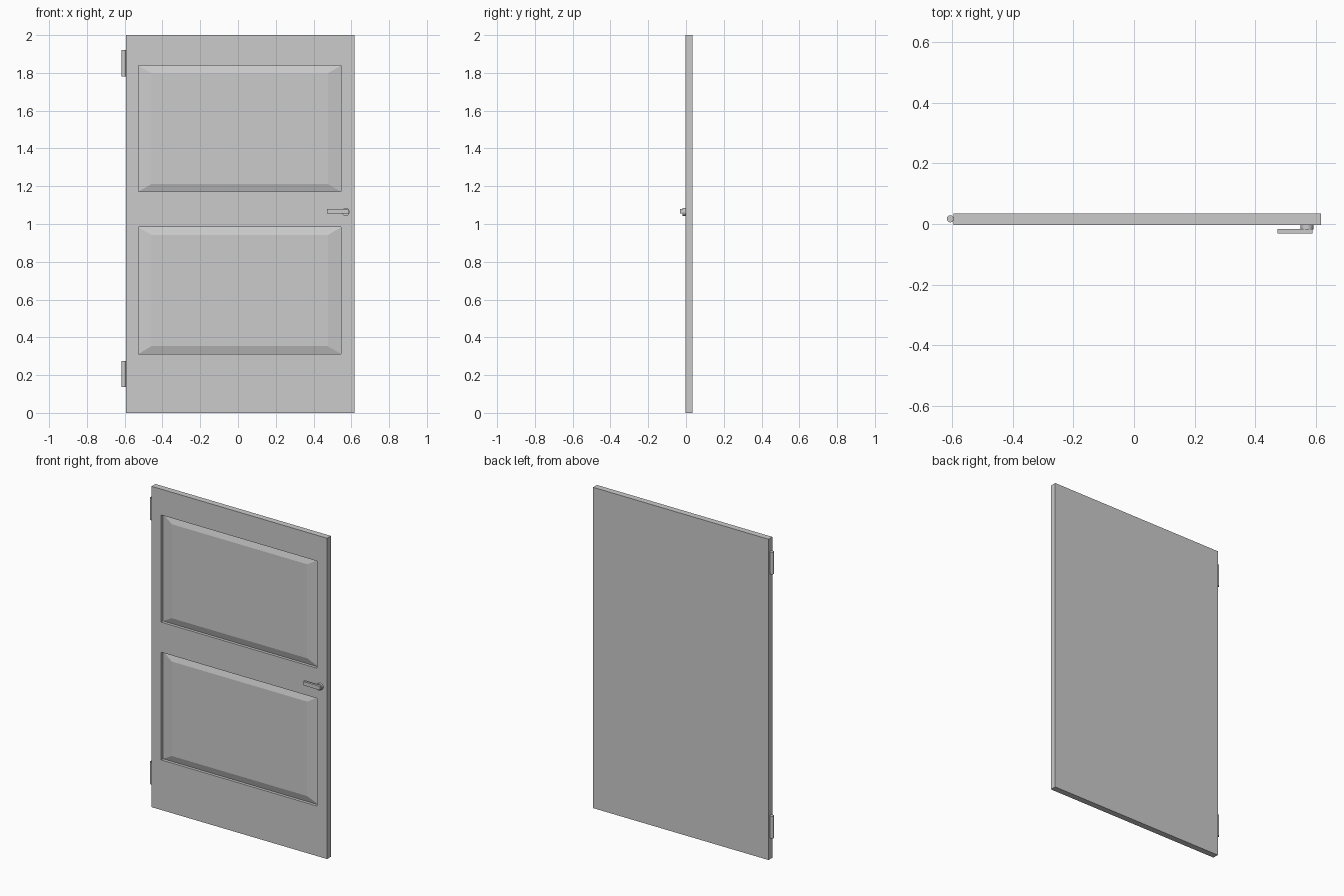
import bpy, bmesh, math
from mathutils import Vector

if "Cube" in bpy.data.objects:
    bpy.data.objects.remove(bpy.data.objects["Cube"])

FRONT, BACK = -0.003, 0.035
LEFT, RIGHT = -0.594, 0.616
PANEL_X = (-0.528, 0.546)
PANELS_Z = [(0.312, 0.983), (1.171, 1.839)]


def add_box(bm, lo, hi):
    lo, hi = Vector(lo), Vector(hi)
    verts = bmesh.ops.create_cube(bm, size=1)["verts"]
    for v in verts:
        v.co = Vector((lo[i] + (v.co[i] + 0.5) * (hi[i] - lo[i]) for i in range(3)))


def finish(bm, name):
    bmesh.ops.recalc_face_normals(bm, faces=bm.faces[:])
    mesh = bpy.data.meshes.new(name)
    bm.to_mesh(mesh)
    bm.free()
    obj = bpy.data.objects.new(name, mesh)
    bpy.context.collection.objects.link(obj)
    return obj


def step_panel(bm, face, margin_x, margin_z, y):
    """Inset a face by separate x and z margins and move it to depth y."""
    c = face.calc_center_median()
    hx = max(abs(v.co.x - c.x) for v in face.verts) - margin_x
    hz = max(abs(v.co.z - c.z) for v in face.verts) - margin_z
    bmesh.ops.inset_individual(bm, faces=[face], thickness=0.002)
    for v in face.verts:
        v.co = Vector((c.x + math.copysign(hx, v.co.x - c.x), y,
                       c.z + math.copysign(hz, v.co.z - c.z)))


def cylinder(name, center, radius, depth, rotation=(0, 0, 0)):
    bpy.ops.mesh.primitive_cylinder_add(vertices=24, radius=radius, depth=depth,
                                        location=center, rotation=rotation)
    obj = bpy.context.object
    obj.name = name
    bpy.ops.object.shade_smooth_by_angle()
    return obj


# Door leaf, with two recessed and raised panels on the front
bm = bmesh.new()
add_box(bm, (LEFT, FRONT, 0), (RIGHT, BACK, 2))
cuts = [((x, 0, 0), (1, 0, 0)) for x in PANEL_X]
cuts += [((0, 0, z), (0, 0, 1)) for pair in PANELS_Z for z in pair]
for co, no in cuts:
    bmesh.ops.bisect_plane(bm, geom=bm.verts[:] + bm.edges[:] + bm.faces[:],
                           plane_co=co, plane_no=no)
bm.normal_update()
panels = []
for f in bm.faces:
    c = f.calc_center_median()
    if f.normal.y < -0.9 and PANEL_X[0] < c.x < PANEL_X[1]:
        if any(a < c.z < b for a, b in PANELS_Z):
            panels.append(f)
for f in panels:
    step_panel(bm, f, 0, 0, FRONT + 0.018)
    step_panel(bm, f, 0.070, 0.041, FRONT + 0.005)
finish(bm, "door_leaf")

# Hinge barrels
for name, z in (("lower_hinge", 0.205), ("upper_hinge", 1.851)):
    cylinder(name, (-0.605, 0.017, z), 0.0115, 0.138)

# Handle spindle and lever
cylinder("handle_spindle", (0.570, -0.010, 1.064), 0.021, 0.015, (math.pi / 2, 0, 0))
bm = bmesh.new()
add_box(bm, (0.472, -0.031, 1.055), (0.588, -0.017, 1.079))
finish(bm, "handle_lever")
